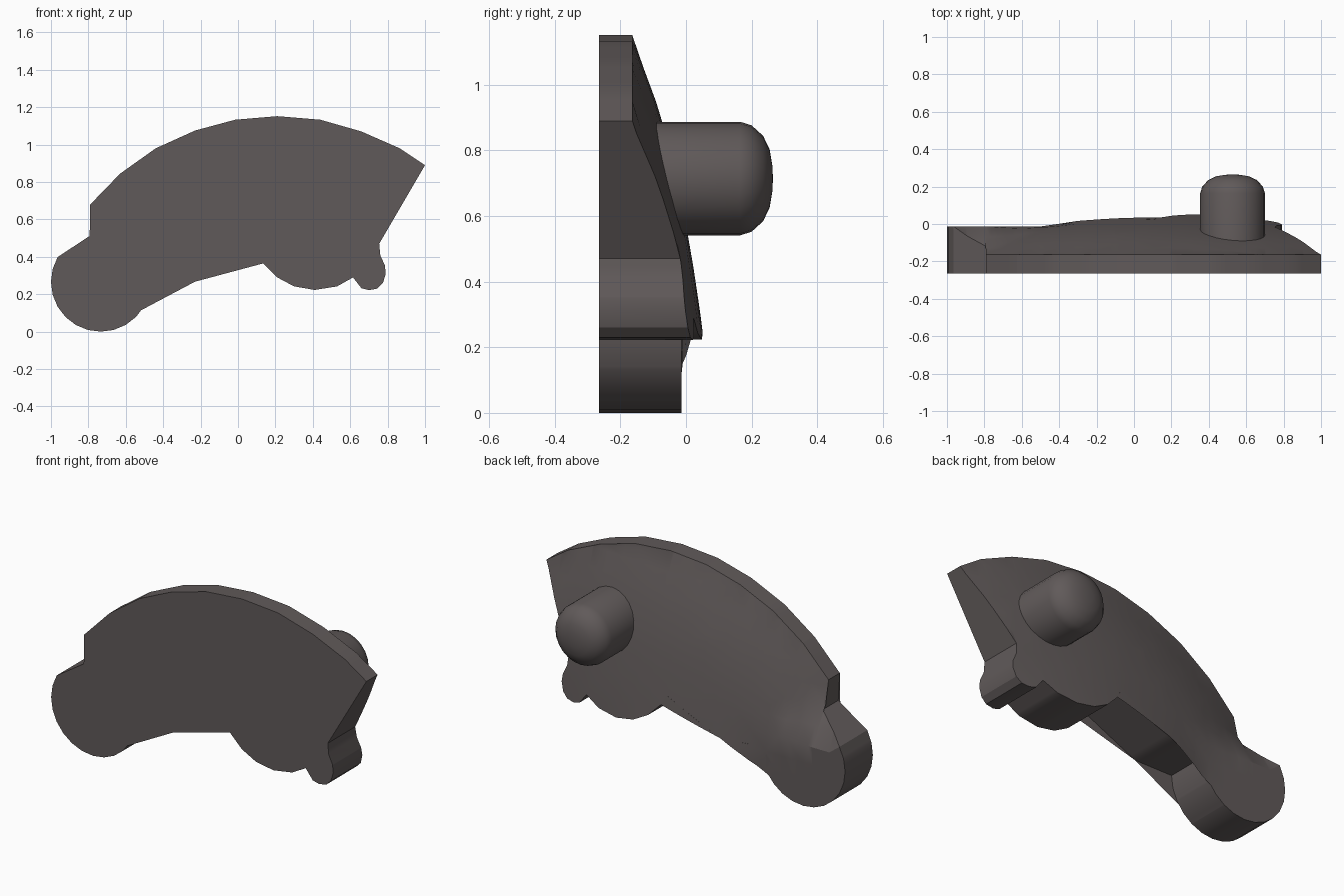
import bpy, bmesh, math
from mathutils import Vector

if "Cube" in bpy.data.objects:
    bpy.data.objects.remove(bpy.data.objects["Cube"])

grey = bpy.data.materials.new("dark warm grey")
grey.diffuse_color = (0.118, 0.102, 0.101, 1)
grey.use_nodes = True
grey.node_tree.nodes["Principled BSDF"].inputs["Base Color"].default_value = grey.diffuse_color

FRONT, PAD = -0.265, -0.013          # front plane, flat back of the round end
CX, CZ = 0.21, -0.17                 # centre of the big arc


def finish(bm, name):
    bmesh.ops.recalc_face_normals(bm, faces=bm.faces)
    me = bpy.data.meshes.new(name)
    bm.to_mesh(me)
    bm.free()
    ob = bpy.data.objects.new(name, me)
    bpy.context.collection.objects.link(ob)
    me.materials.append(grey)
    bpy.ops.object.select_all(action='DESELECT')
    ob.select_set(True)
    bpy.context.view_layer.objects.active = ob
    bpy.ops.object.shade_smooth_by_angle(angle=math.radians(28))
    return ob


def dome(x, z):
    """Back surface depth, falling away with distance from the arc centre."""
    r = math.hypot(x - CX, z - CZ)
    knots = [(0.0, 0.10), (0.40, 0.054), (0.60, 0.025), (0.83, -0.015),
             (0.98, -0.049), (1.13, -0.095), (1.31, -0.163), (1.5, -0.17)]
    for (r0, y0), (r1, y1) in zip(knots, knots[1:]):
        if r <= r1:
            return y0 + (y1 - y0) * (r - r0) / (r1 - r0)
    return -0.17


def back(x, z):
    """Blend the dome into the flat round end on the left."""
    fold = 0.40 - 0.265 * (x + 0.96)
    t = max((z - fold) / 0.168, (x + 0.47) / 0.1)
    t = min(1, max(0, t))
    return PAD + (dome(x, z) - PAD) * t


# Body outline: arc, right edge with small tab, lower lobe, round end
outline = [(-0.79, 0.68), (-0.63, 0.845), (-0.44, 0.98), (-0.23, 1.075),
           (-0.015, 1.133), (0.21, 1.152), (0.44, 1.133), (0.66, 1.07),
           (0.865, 0.98), (1.0, 0.89), (0.755, 0.47), (0.76, 0.41),
           (0.785, 0.355), (0.79, 0.31), (0.775, 0.26), (0.745, 0.23),
           (0.70, 0.222), (0.66, 0.232), (0.615, 0.29), (0.53, 0.242),
           (0.41, 0.223), (0.30, 0.242), (0.21, 0.29), (0.135, 0.365),
           (0.105, 0.422), (-0.23, 0.267), (-0.468, 0.267)]
for i in range(1, 15):
    a = -math.radians(210) * i / 14
    outline.append((-0.734 + 0.266 * math.cos(a), 0.266 + 0.266 * math.sin(a)))
outline.append((-0.78, 0.52))

bm = bmesh.new()
bm.faces.new([bm.verts.new((x, FRONT, z)) for x, z in outline])
bmesh.ops.triangulate(bm, faces=bm.faces[:])
# Grid cuts give the back surface enough points to curve
cuts = [(Vector((-0.9 + 0.1 * i, 0, 0)), Vector((1, 0, 0))) for i in range(19)]
cuts += [(Vector((0, 0, 0.05 + 0.1 * i)), Vector((0, 0, 1))) for i in range(12)]
for co, no in cuts:
    bmesh.ops.bisect_plane(bm, geom=bm.verts[:] + bm.edges[:] + bm.faces[:],
                           plane_co=co, plane_no=no, dist=1e-5)
bmesh.ops.triangulate(bm, faces=bm.faces[:])
ext = bmesh.ops.extrude_face_region(bm, geom=bm.faces[:], use_keep_orig=True)
for v in ext["geom"]:
    if isinstance(v, bmesh.types.BMVert):
        v.co.y = back(v.co.x, v.co.z)
finish(bm, "curved_lever_body")

# Rounded peg standing on the back
bm = bmesh.new()
N = 24
profile = [(-0.2, 0.173), (0.165, 0.173), (0.20, 0.162), (0.235, 0.13),
           (0.255, 0.088), (0.263, 0.04)]
rings = [[bm.verts.new((0.527 + r * math.cos(2 * math.pi * k / N), y,
                        0.714 + r * math.sin(2 * math.pi * k / N)))
          for k in range(N)] for y, r in profile]
for a, b in zip(rings, rings[1:]):
    for k in range(N):
        j = (k + 1) % N
        bm.faces.new((a[k], a[j], b[j], b[k]))
bm.faces.new(rings[0])
tip = bm.verts.new((0.527, 0.265, 0.714))
for k in range(N):
    bm.faces.new((rings[-1][k], rings[-1][(k + 1) % N], tip))
finish(bm, "rounded_peg")
